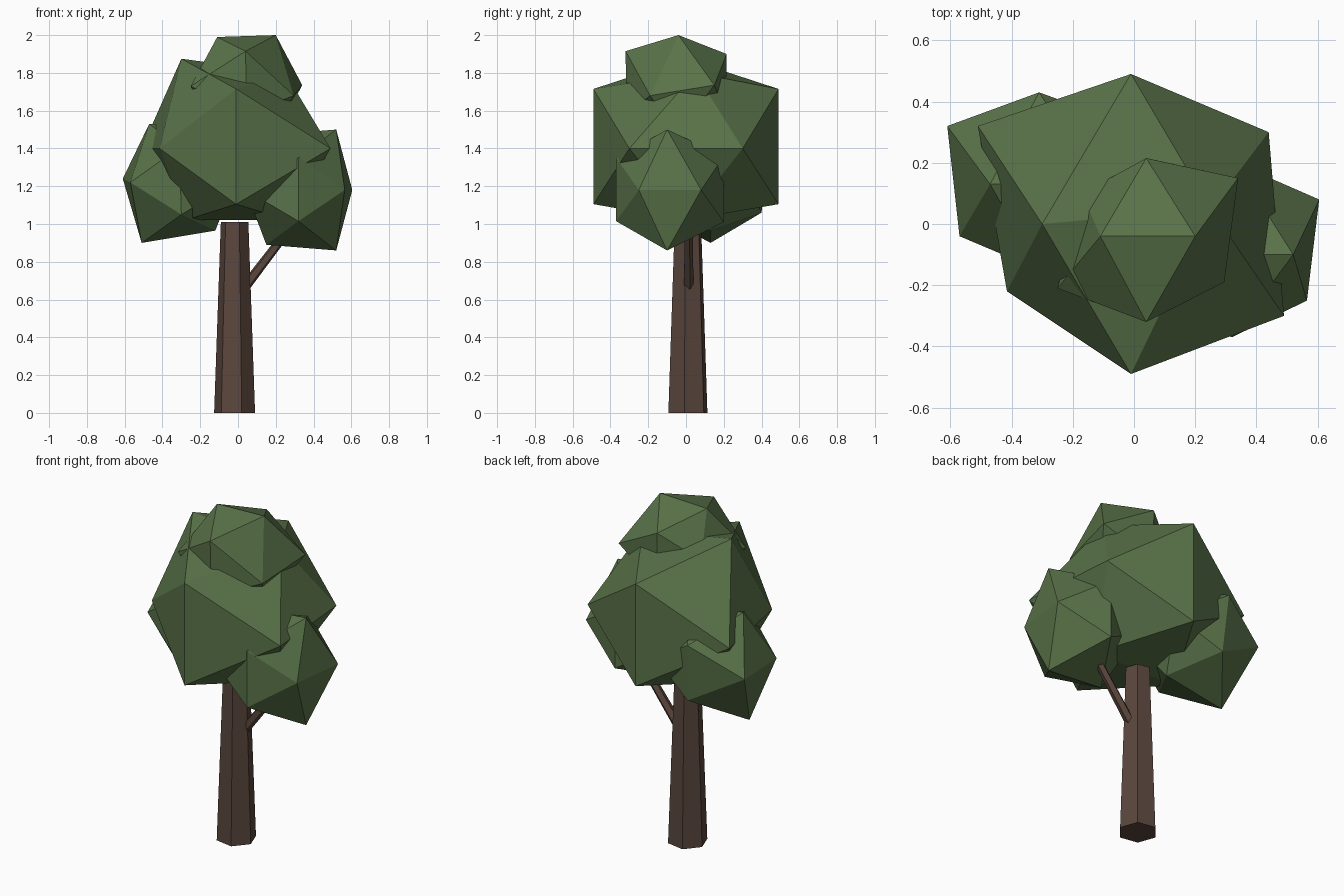
import bpy, bmesh, math
from mathutils import Vector

if "Cube" in bpy.data.objects:
    bpy.data.objects.remove(bpy.data.objects["Cube"])


def material(name, rgb):
    m = bpy.data.materials.new(name)
    m.diffuse_color = (*rgb, 1.0)
    m.use_nodes = True
    m.node_tree.nodes["Principled BSDF"].inputs["Base Color"].default_value = m.diffuse_color
    return m


LEAF = material("leaf green", (0.100, 0.170, 0.066))
BARK = material("bark brown", (0.102, 0.062, 0.046))


def finish(name, bm, mat):
    bmesh.ops.recalc_face_normals(bm, faces=bm.faces[:])
    mesh = bpy.data.meshes.new(name)
    bm.to_mesh(mesh)
    bm.free()
    mesh.materials.append(mat)
    ob = bpy.data.objects.new(name, mesh)
    bpy.context.collection.objects.link(ob)
    return ob


def foliage(name, center, short, long, moved=None):
    """Icosahedron made of three crossed rectangles; moved corners are keyed by their signs."""
    moved = moved or {}
    bm = bmesh.new()
    for s in (-1, 1):
        for t in (-1, 1):
            for key in ((s, 0, t), (0, s, t), (s, t, 0)):
                # the long half-axis follows z, y, x for the three rectangles
                k = (key[1] == 0, key[2] == 0, key[0] == 0)
                size = ((short, 0, long) if k[0] else
                        (long, short, 0) if k[1] else (0, long, short))
                offset = Vector(a * b for a, b in zip(key, size))
                bm.verts.new(moved.get(key, Vector(center) + offset))
    bmesh.ops.convex_hull(bm, input=bm.verts[:])
    return finish(name, bm, LEAF)


def limb(name, start, end, r1, r2, sides, turn=0.0):
    """Tapered prism between two points."""
    start, end = Vector(start), Vector(end)
    bm = bmesh.new()
    bmesh.ops.create_cone(bm, cap_ends=True, segments=sides, radius1=r1, radius2=r2,
                          depth=(end - start).length)
    for v in bm.verts:
        x, y = v.co.x, v.co.y
        a = math.atan2(y, x) + turn
        r = math.hypot(x, y)
        v.co.x, v.co.y = r * math.cos(a), r * math.sin(a)
    rot = Vector((0, 0, 1)).rotation_difference(end - start).to_matrix()
    bmesh.ops.rotate(bm, verts=bm.verts[:], matrix=rot)
    bmesh.ops.translate(bm, verts=bm.verts[:], vec=(start + end) / 2)
    return finish(name, bm, BARK)


# trunk and side branch (cone corners start on the y axis)
limb("trunk", (-0.018, 0.01, 0), (-0.018, 0.01, 1.01), 0.11, 0.074, 6, math.radians(20))
limb("branch", (0.035, 0.012, 0.665), (0.33, 0.012, 1.05), 0.028, 0.022, 5)

# main canopy
foliage("main_canopy", (-0.01, 0, 1.41), 0.305, 0.49, {
    (-1, -1, 0): (-0.415, -0.22, 1.40),
    (1, -1, 0): (0.49, -0.30, 1.40),
    (1, 1, 0): (0.44, 0.30, 1.40),
    (-1, 1, 0): (-0.51, 0.32, 1.40),
    (-1, 0, 1): (-0.30, 0.0, 1.875),
    (1, 0, 1): (0.25, 0.05, 1.80),
    (-1, 0, -1): (-0.28, 0.0, 1.02),
    (1, 0, -1): (0.27, 0.0, 1.02),
})

# crown on top
foliage("top_canopy", (0.045, -0.05, 1.74), 0.157, 0.265, {
    (-1, 0, 1): (-0.11, -0.04, 1.99),
    (1, 0, 1): (0.20, -0.04, 2.0),
    (0, -1, 1): (0.04, -0.32, 1.915),
    (0, 1, 1): (0.04, 0.215, 1.90),
    (-1, -1, 0): (-0.25, -0.21, 1.73),
    (1, -1, 0): (0.295, -0.19, 1.68),
    (1, 1, 0): (0.34, 0.15, 1.735),
    (-1, 1, 0): (-0.17, 0.10, 1.75),
})

# low left clump
foliage("left_canopy", (-0.31, 0.14, 1.22), 0.185, 0.29, {
    (-1, 0, -1): (-0.51, 0.13, 0.90),
    (1, 0, -1): (-0.12, 0.13, 0.965),
    (-1, 0, 1): (-0.47, 0.13, 1.53),
    (-1, 1, 0): (-0.61, 0.32, 1.24),
    (-1, -1, 0): (-0.57, -0.04, 1.22),
    (0, -1, -1): (-0.30, -0.15, 1.05),
    (0, 1, -1): (-0.29, 0.40, 1.06),
})

# low right clump
foliage("right_canopy", (0.33, -0.10, 1.18), 0.18, 0.29, {
    (1, 0, 1): (0.52, -0.10, 1.50),
    (1, 0, -1): (0.52, -0.10, 0.86),
    (1, 1, 0): (0.605, 0.08, 1.18),
    (1, -1, 0): (0.565, -0.25, 1.18),
    (0, -1, 1): (0.32, -0.37, 1.35),
    (0, -1, -1): (0.32, -0.37, 1.015),
    (0, 1, -1): (0.33, 0.20, 1.01),
    (0, 1, 1): (0.33, 0.20, 1.36),
})
